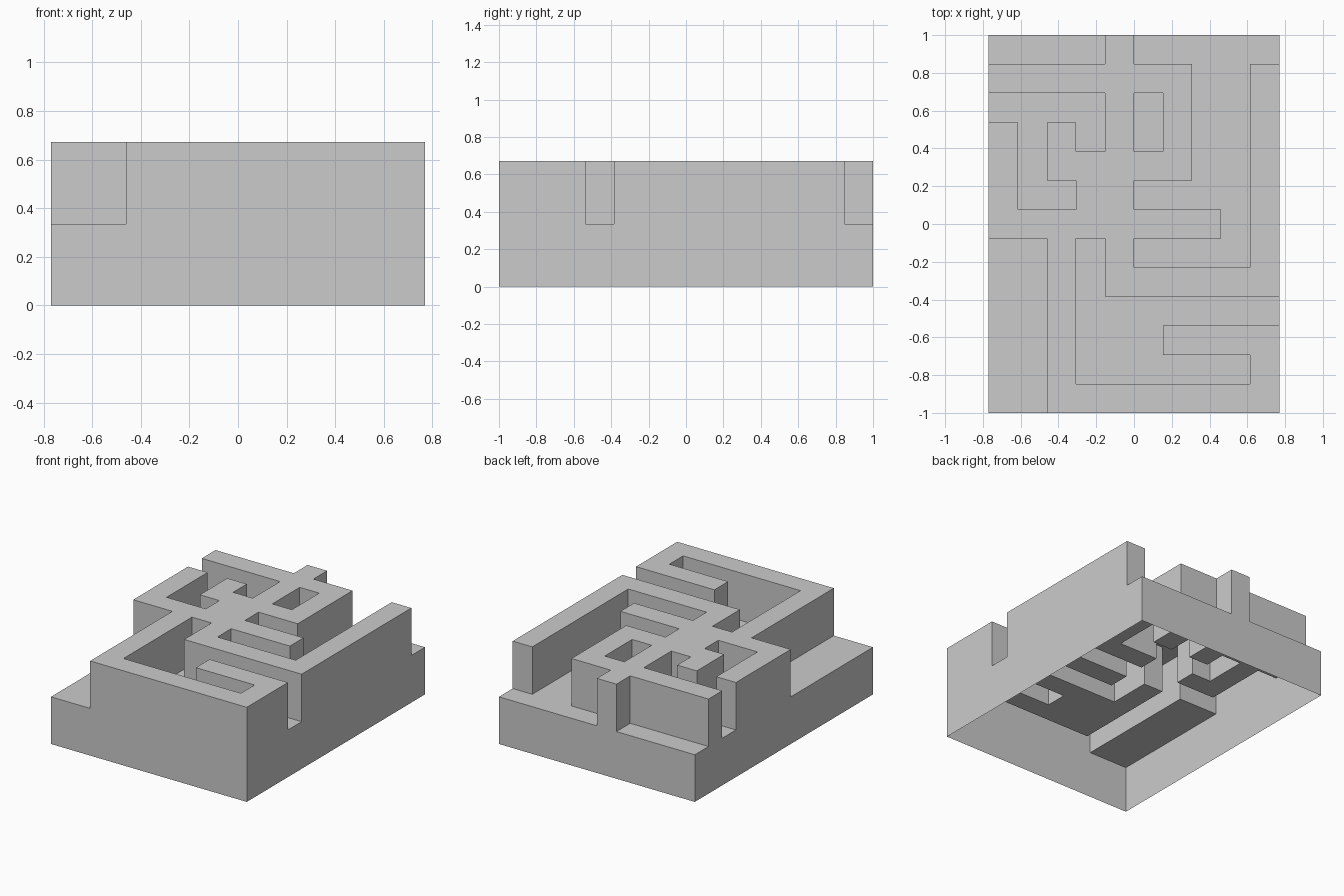
import bpy, bmesh

if "Cube" in bpy.data.objects:
    bpy.data.objects.remove(bpy.data.objects["Cube"])

CELL = 2 / 13          # grid pitch
LOW, HIGH = 0.335, 0.672

# Plan of the raised maze walls, back row first (# = raised, . = floor)
PLAN = [
    "....#.....",
    "#######..#",
    "....#.#..#",
    "#.#.#.#..#",
    "#.#####..#",
    "#..##....#",
    "########.#",
    "..#.#....#",
    "..#.######",
    "..#.......",
    "..#...####",
    "..#......#",
    "..########",
]
ROWS, COLS = len(PLAN), len(PLAN[0])


def height(r, c):
    if 0 <= r < ROWS and 0 <= c < COLS:
        return HIGH if PLAN[r][c] == "#" else LOW
    return 0.0


def corner(r, c):
    return (c - COLS / 2) * CELL, (ROWS / 2 - r) * CELL


def finish(bm, name):
    bmesh.ops.remove_doubles(bm, verts=bm.verts, dist=1e-4)
    bmesh.ops.dissolve_limit(bm, angle_limit=0.01, verts=bm.verts, edges=bm.edges)
    mesh = bpy.data.meshes.new(name)
    bm.to_mesh(mesh)
    bm.free()
    obj = bpy.data.objects.new(name, mesh)
    bpy.context.collection.objects.link(obj)


def face(bm, points):
    bm.faces.new([bm.verts.new(p) for p in points])


# Maze block: thin stepped shell, open underneath
bm = bmesh.new()
for r in range(ROWS):
    for c in range(COLS):
        h = height(r, c)
        # cell corners, counter-clockwise from front left
        ring = [corner(r + 1, c), corner(r + 1, c + 1), corner(r, c + 1), corner(r, c)]
        face(bm, [(x, y, h) for x, y in ring])
        # drop a wall to each lower neighbour: front, right, back, left
        for i, (dr, dc) in enumerate([(1, 0), (0, 1), (-1, 0), (0, -1)]):
            low = height(r + dr, c + dc)
            if low >= h:
                continue
            a, b = ring[i], ring[(i + 1) % 4]
            levels = [low, LOW, h] if low < LOW < h else [low, h]
            for z0, z1 in zip(levels, levels[1:]):
                face(bm, [(*a, z0), (*b, z0), (*b, z1), (*a, z1)])
finish(bm, "maze_block")

# Flat square markers on top of the walls (row, column)
HALF = 0.057
for n, (r, c) in enumerate([(0, 4), (1, 0), (2, 4), (6, 6), (6, 7)], 1):
    x, y = corner(r + 0.5, c + 0.5)
    bm = bmesh.new()
    face(bm, [(x + sx * HALF, y + sy * HALF, HIGH + 0.001)
              for sx, sy in [(-1, -1), (1, -1), (1, 1), (-1, 1)]])
    finish(bm, f"square_marker_{n}")
